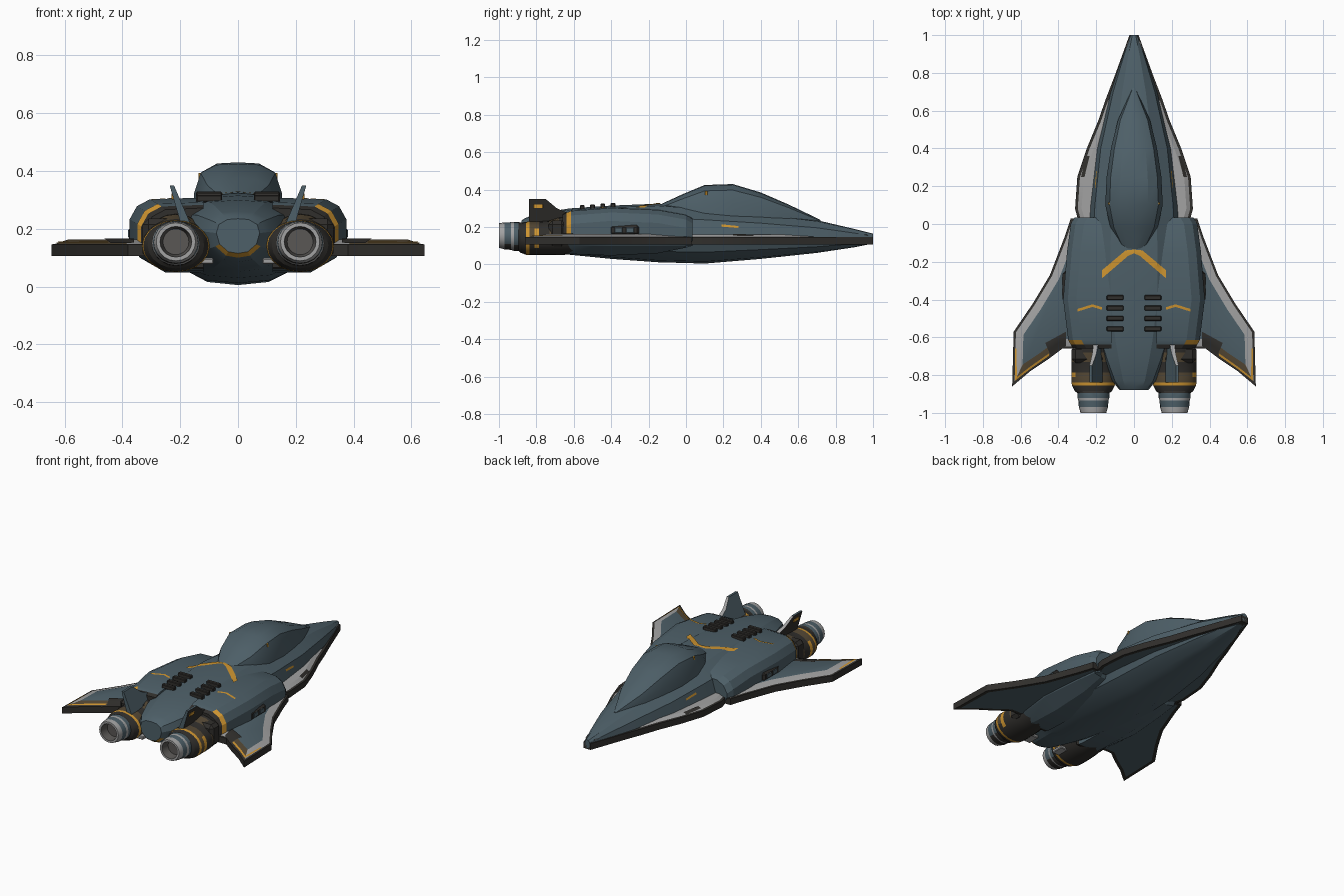
import bpy, bmesh, math
from mathutils import Vector
from mathutils.bvhtree import BVHTree

if "Cube" in bpy.data.objects:
    bpy.data.objects.remove(bpy.data.objects["Cube"])


def material(name, rgb):
    mat = bpy.data.materials.new(name)
    mat.use_nodes = True
    color = (*rgb, 1)
    mat.diffuse_color = color
    mat.node_tree.nodes["Principled BSDF"].inputs["Base Color"].default_value = color
    return mat


PALETTE = [
    material("slate_blue", (.075, .115, .138)),
    material("charcoal", (.03, .028, .025)),
    material("pale_grey", (.36, .36, .36)),
    material("amber", (.62, .3, .03)),
    material("bronze", (.09, .065, .035)),
    material("ash", (.1, .095, .09)),
]
BLUE, DARK, GREY, AMBER, BRONZE, ASH = range(len(PALETTE))
parts, surfaces = [], []


def finish(name, bm, mirror=True, rule=None, surface=False, fix=True):
    """Turn a bmesh into a named object, coloured by a rule on its faces."""
    if fix:
        bmesh.ops.recalc_face_normals(bm, faces=bm.faces)
    bm.normal_update()
    if rule is not None:
        for f in bm.faces:
            f.material_index = rule(f) if callable(rule) else rule
    if surface:
        surfaces.append(BVHTree.FromBMesh(bm))
    mesh = bpy.data.meshes.new(name)
    bm.to_mesh(mesh)
    bm.free()
    for mat in PALETTE:
        mesh.materials.append(mat)
    obj = bpy.data.objects.new(name, mesh)
    bpy.context.collection.objects.link(obj)
    if mirror:
        obj.modifiers.new("Mirror", "MIRROR").use_mirror_merge = False
    parts.append(obj)


def loft(rings):
    """Skin a list of closed rings of points and cap the ends."""
    bm = bmesh.new()
    rows = [[bm.verts.new(p) for p in ring] for ring in rings]
    n = len(rows[0])
    for a, b in zip(rows, rows[1:]):
        for i in range(n):
            j = (i + 1) % n
            bm.faces.new((a[i], a[j], b[j], b[i]))
    bm.faces.new(rows[0])
    bm.faces.new(rows[-1])
    return bm


def symmetric(y, half):
    """Complete a half section that starts and ends on the centre line."""
    return [(x, y, z) for x, z in half] + [(-x, y, z) for x, z in half[-2:0:-1]]


def box(name, center, size, color, bevel=.004):
    bm = bmesh.new()
    bmesh.ops.create_cube(bm, size=1)
    bmesh.ops.scale(bm, vec=size, verts=bm.verts)
    bmesh.ops.translate(bm, vec=center, verts=bm.verts)
    bmesh.ops.bevel(bm, geom=bm.edges[:], offset=bevel, segments=1, affect="EDGES")
    finish(name, bm, rule=color)


def plate(name, outline, low, high, borders, middle, rule):
    """Extruded outline with dark sides and raised inset colour borders on top."""
    bm = loft([[(x, y, z) for x, y in outline] for z in (low, high)])
    bmesh.ops.recalc_face_normals(bm, faces=bm.faces)
    for f in bm.faces:
        f.material_index = DARK
    for cap in [f for f in bm.faces if abs(f.normal.z) > .9]:
        upper = cap.normal.z > 0
        for width, rise, color in borders if upper else [(.02, 0, DARK)]:
            new = bmesh.ops.inset_region(bm, faces=[cap], thickness=width,
                                         depth=rise, use_even_offset=True)
            for f in new["faces"]:
                f.material_index = rule(f.calc_center_median(), color) if upper else color
        cap.material_index = middle if upper else BLUE
    finish(name, bm, surface=True, fix=False)


def height(x, y):
    hits = [t.ray_cast(Vector((x, y, 2)), Vector((0, 0, -1)))[0] for t in surfaces]
    return max(h.z for h in hits if h)


def stripe(name, left, right, color, steps=8):
    """Thin painted strip between two polylines, laid on the hull."""
    bm = bmesh.new()
    rows = []
    for k in range(len(left) - 1):
        for s in range(steps + 1):
            a = Vector(left[k]).lerp(Vector(left[k + 1]), s / steps)
            b = Vector(right[k]).lerp(Vector(right[k + 1]), s / steps)
            row = [a.lerp(b, t / 4) for t in range(5)]
            rows.append([bm.verts.new((p.x, p.y, height(p.x, p.y) + .004)) for p in row])
    for a, b in zip(rows, rows[1:]):
        for i in range(4):
            bm.faces.new((a[i], a[i + 1], b[i + 1], b[i]))
    bmesh.ops.remove_doubles(bm, verts=bm.verts, dist=.0001)
    for f in bm.faces:
        f.normal_update()
        if f.normal.z < 0:
            f.normal_flip()
    finish(name, bm, rule=color, fix=False)


# Central fuselage: y, half width, bottom, waist height, top
fuselage = []
for y, w, low, mid, top in [
        (1, .018, .112, .135, .165), (.9, .058, .092, .135, .19), (.7, .125, .062, .135, .237),
        (.4, .2, .03, .14, .275), (.1, .235, .005, .14, .305), (-.15, .25, .012, .14, .325),
        (-.4, .25, .03, .15, .315), (-.62, .195, .052, .17, .3), (-.72, .16, .065, .19, .285),
        (-.83, .115, .085, .19, .26), (-.86, .092, .1, .187, .248), (-.88, .075, .115, .185, .235)]:
    fuselage.append(symmetric(y, [
        (0, low), (w * .45, low + (mid - low) * .08), (w * .85, low + (mid - low) * .45),
        (w, mid), (w * .88, mid + (top - mid) * .6), (w * .5, top - (top - mid) * .06), (0, top)]))


def fuselage_color(f):
    c = f.calc_center_median()
    return AMBER if -.878 < c.y < -.855 and c.z < .14 else BLUE


finish("fuselage", loft(fuselage), mirror=False, rule=fuselage_color, surface=True)

# Canopy: y, half width, top
canopy = []
for y, w, top in [(.72, .008, .238), (.55, .085, .32), (.4, .122, .385), (.25, .145, .43),
                  (.1, .152, .425), (-.02, .125, .375), (-.14, .06, .32)]:
    base = .2
    canopy.append(symmetric(y, [
        (0, base), (w, base), (w, base + (top - base) * .55),
        (w * .85, base + (top - base) * .86), (w * .5, top - .004), (0, top)]))
finish("canopy", loft(canopy), mirror=False, rule=BLUE)
box("canopy_marker", (.131, .108, .382), (.012, .012, .022), AMBER, .001)

# Shoulder hulls with an amber band and dark rear wall
shoulder = []
for y, out, top, low in [(.035, .315, .25, .125), (0, .335, .27, .09), (-.15, .355, .297, .06),
                         (-.4, .375, .308, .048), (-.615, .348, .292, .056),
                         (-.638, .335, .283, .06), (-.66, .322, .272, .066)]:
    shoulder.append([(x, y, z) for x, z in [
        (.12, top), (out - .07, top - .006), (out - .025, top - .03), (out, top - .075),
        (out, .15), (out - .035, .1), (.25, low), (.12, low)]])


def shoulder_color(f):
    c = f.calc_center_median()
    if c.y < -.638:
        return DARK
    return AMBER if c.y < -.615 and c.z > .16 and c.x > .2 else BLUE


finish("shoulder_hull", loft(shoulder), rule=shoulder_color, surface=True)


# Forward strakes and main wings
def strake_border(c, color):
    return DARK if c.y > .6 else color


def wing_border(c, color):
    trailing = c.y < -.63 and c.x < .6
    return BRONZE if trailing and color == GREY else color


plate("strake", [(0, 1), (.024, 1), (.1, .79), (.15, .66), (.188, .55), (.25, .4), (.3, .25),
                 (.312, .08), (.29, 0), (0, 0)], .106, .146,
      [(.014, .002, DARK), (.02, .012, GREY)], GREY, strake_border)
plate("wing", [(.2, .03), (.335, .03), (.368, -.07), (.445, -.27), (.535, -.42), (.637, -.57),
               (.645, -.86), (.55, -.78), (.46, -.72), (.38, -.66), (.2, -.66)],
      .106, .146, [(.012, .002, DARK), (.04, .014, GREY)], BLUE, wing_border)

# Painted stripes and worn patches
stripe("chevron_stripe", [(0, -.135), (.045, -.14), (.17, -.245)],
       [(0, -.155), (.03, -.168), (.17, -.288)], AMBER)
stripe("shoulder_stripe", [(.17, -.44), (.22, -.425), (.3, -.45)],
       [(.17, -.454), (.22, -.439), (.3, -.464)], AMBER)
stripe("nose_side_stripe", [(.1962, .28), (.2043, .19)], [(.1996, .28), (.2079, .19)], AMBER)
stripe("wing_root_patch", [(.36, -.57), (.47, -.63)], [(.36, -.645), (.44, -.7)], DARK)
stripe("wing_tip_stripe", [(.622, -.66), (.62, -.81), (.55, -.755), (.45, -.685)],
       [(.63, -.66), (.63, -.83), (.55, -.768), (.45, -.698)], AMBER)
stripe("strake_patch", [(.235, .36), (.262, .25)], [(.255, .36), (.28, .25)], DARK)

# Cooling vents and side slots
for i in range(4):
    y = -.39 - i * .055
    box(f"vent_{i + 1}", (.1, y, height(.1, y) + .008), (.09, .026, .026), DARK)
box("side_slot", (.362, -.33, .183), (.032, .16, .055), DARK, .012)
for y in (-.36, -.3):
    box("slot_insert", (.372, y, .183), (.018, .045, .03), BLUE)

# Engines turned about the y axis: y, width radius, height radius, centre height, band colour
profile = [(-.6, .105, .1, .155, DARK), (-.68, .112, .1, .15, BRONZE),
           (-.73, .116, .092, .142, DARK), (-.785, .117, .09, .14, AMBER),
           (-.81, .117, .09, .14, BRONZE), (-.838, .117, .09, .14, AMBER),
           (-.855, .113, .088, .14, DARK), (-.885, .098, .08, .143, DARK),
           (-.895, .084, .078, .15, BLUE), (-.92, .084, .077, .15, GREY),
           (-.935, .08, .074, .152, BLUE), (-.97, .077, .072, .153, GREY),
           (-1, .068, .066, .155, GREY), (-1, .055, .053, .155, ASH), (-.95, .045, .045, .155, ASH)]
sides = 20
rings = []
for y, wide, tall, z, _ in profile:
    turn = [2 * math.pi * k / sides for k in range(sides)]
    rings.append([(.215 + wide * math.cos(a), y, z + tall * math.sin(a)) for a in turn])
engine = loft(rings)
for i, f in enumerate(engine.faces):
    y, wide, _, _, color = profile[min(i // sides, len(profile) - 1)]
    c = f.calc_center_median()
    if color == AMBER and y > -.8 and abs(c.x - .215) < wide * .7:
        color = BRONZE
    if c.z < .105 and color in (BLUE, BRONZE):
        color = DARK
    f.material_index = color
finish("engine", engine)
box("engine_mount", (.24, -.69, .165), (.18, .09, .14), DARK, .02)
box("lower_strut", (.115, -.8, .088), (.06, .08, .02), GREY)

# Outward leaning tail fins
fin_side = [(-.84, .2), (-.84, .35), (-.75, .35), (-.69, .3), (-.62, .27), (-.62, .2)]
fin = []
for side in (-1, 1):
    fin.append([(.175 + (z - .2) * .36 + side * (.018 - (z - .2) * .07), y, z) for y, z in fin_side])


def fin_color(f):
    if f.normal.y > .3:
        return GREY
    return DARK if f.normal.x > .5 else BLUE


finish("tail_fin", loft(fin), rule=fin_color)
box("fin_marker", (.226, -.79, .312), (.008, .05, .02), AMBER, .001)

# Smooth the gentle curves and keep creases sharp
bpy.ops.object.select_all(action="DESELECT")
for obj in parts:
    obj.select_set(True)
bpy.context.view_layer.objects.active = parts[0]
bpy.ops.object.shade_smooth_by_angle(angle=math.radians(22))
